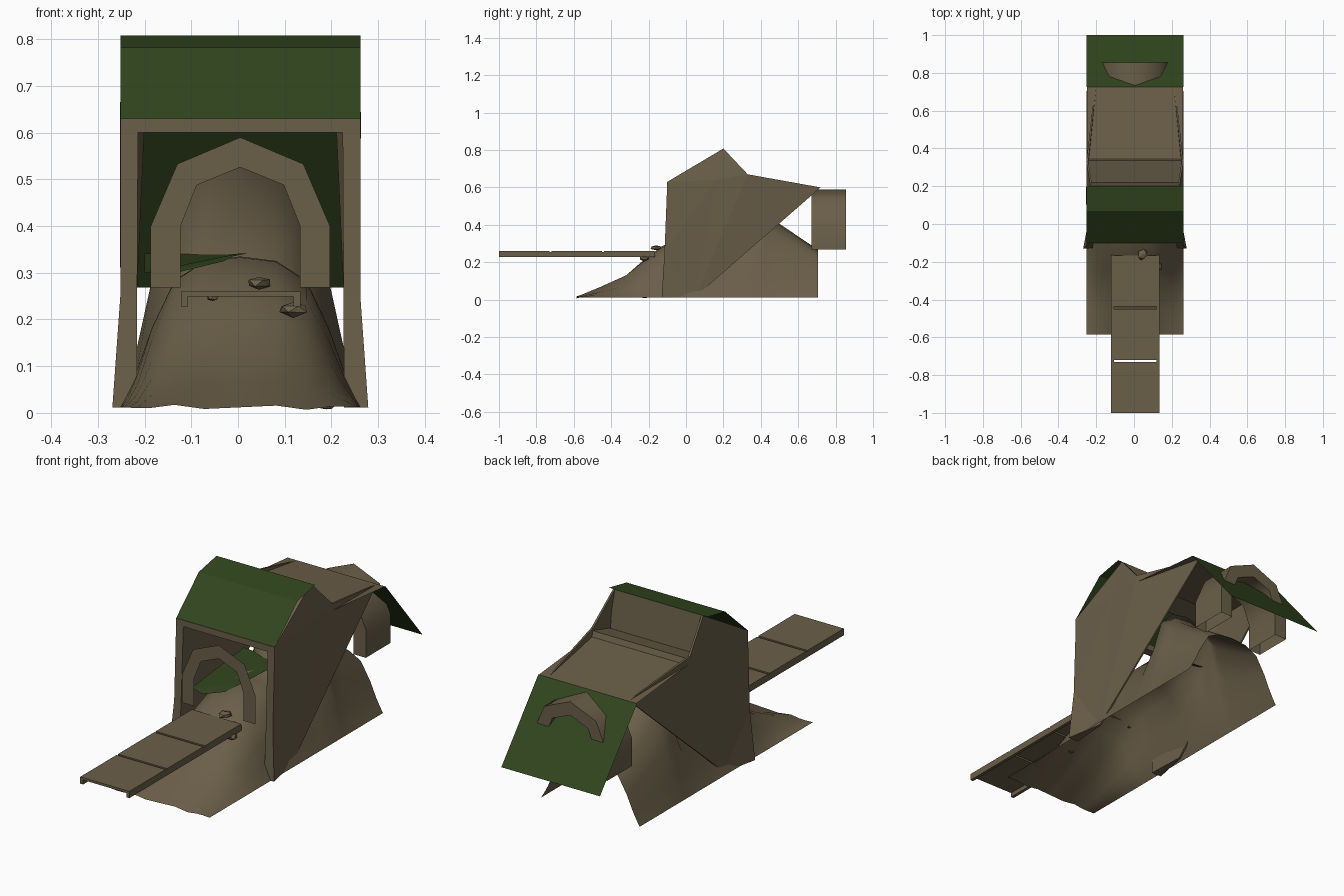
import bpy, bmesh, math, random
from mathutils import Vector

random.seed(4)
if "Cube" in bpy.data.objects:
    bpy.data.objects.remove(bpy.data.objects["Cube"], do_unlink=True)

CX = 0.005  # centre line of the structure


def material(name, rgb):
    m = bpy.data.materials.new(name)
    m.use_nodes = True
    m.diffuse_color = (*rgb, 1)
    m.node_tree.nodes["Principled BSDF"].inputs["Base Color"].default_value = (*rgb, 1)
    return m


EARTH = material("earth brown", (0.145, 0.113, 0.066))
GREEN = material("moss green", (0.031, 0.06, 0.013))


def make(name, verts, faces, mat, smooth=False):
    mesh = bpy.data.meshes.new(name)
    mesh.from_pydata([tuple(v) for v in verts], [], faces)
    bm = bmesh.new()
    bm.from_mesh(mesh)
    bmesh.ops.recalc_face_normals(bm, faces=bm.faces)
    bm.to_mesh(mesh)
    bm.free()
    mesh.materials.append(mat)
    ob = bpy.data.objects.new(name, mesh)
    bpy.context.collection.objects.link(ob)
    for p in mesh.polygons:
        p.use_smooth = smooth
    return ob


def strip(name, a, b, mat):
    """Surface stretched between two matching point rows."""
    n = len(a)
    return make(name, a + b, [(i, i + 1, n + i + 1, n + i) for i in range(n - 1)], mat)


def sheet(name, profile, mat, half=0.257):
    """Thin sheet: a (y, z) profile swept across x."""
    return strip(name, [(CX - half, y, z) for y, z in profile],
                 [(CX + half, y, z) for y, z in profile], mat)


def box(name, x, y, z, mat=EARTH):
    v = [(i, j, k) for i in x for j in y for k in z]
    f = [(0, 1, 3, 2), (4, 6, 7, 5), (0, 4, 5, 1), (2, 3, 7, 6), (0, 2, 6, 4), (1, 5, 7, 3)]
    return make(name, v, f, mat)


# Side walls: flared at the front foot, pinched at the ridge, folded in towards the rear tip
# each corner: y, z, outer half width, inner half width
wall = [(-0.13, 0.012, 0.274, 0.222), (-0.115, 0.25, 0.257, 0.221), (-0.1, 0.63, 0.257, 0.219),
        (0.2, 0.808, 0.235, 0.226), (0.33, 0.67, 0.257, 0.247), (0.72, 0.6, 0.213, 0.206),
        (0.05, 0.015, 0.24, 0.232)]
for side, label in ((-1, "right"), (1, "left")):
    outer = [(CX + side * o, y, z) for y, z, o, i in wall]
    inner = [(CX + side * i, y, z) for y, z, o, i in wall]
    n = len(wall)
    mid = 2 * n
    faces = [(0, 1, 6), (1, 2, mid), (2, 3, mid), (3, 4, mid), (4, 6, mid), (6, 1, mid), (4, 5, 6)]
    faces += [(n, n + 1, n + 6), (n + 1, n + 2, n + 4, n + 6), (n + 2, n + 3, n + 4),
              (n + 4, n + 5, n + 6)]
    faces += [(i, (i + 1) % n, n + (i + 1) % n, n + i) for i in range(n)]
    make(label + "_wall", outer + inner + [(CX + side * 0.258, 0.16, 0.64)], faces, EARTH)

# Lintel, roofs and stepped rear cover
box("lintel", (CX - 0.257, CX + 0.257), (-0.102, -0.06), (0.6, 0.63))
sheet("front_roof", [(-0.1, 0.63), (0.068, 0.782), (0.2, 0.808)], GREEN)
sheet("rear_face", [(0.2, 0.808), (0.22, 0.63)], EARTH, 0.235)
sheet("rear_cover", [(0.22, 0.63), (0.335, 0.66), (0.345, 0.635), (0.725, 0.6)], EARTH, 0.254)
sheet("rear_roof", [(0.725, 0.6), (1.0, 0.268)], GREEN)

# Arches: a flat one at the entrance and a deep one, open underneath, at the rear
arch_out = [(-0.192, 0.268), (-0.192, 0.4), (-0.135, 0.533), (0, 0.59)]
arch_in = [(-0.128, 0.268), (-0.128, 0.4), (-0.093, 0.488), (0, 0.526)]


def arch_row(half, y):
    full = half + [(-x, z) for x, z in reversed(half[:-1])]
    return [(CX + x, y, z) for x, z in full]


strip("entrance_arch", arch_row(arch_out, -0.15), arch_row(arch_in, -0.15), EARTH)
rings = [arch_row(arch_out, 0.67), arch_row(arch_out, 0.855),
         arch_row(arch_in, 0.855), arch_row(arch_in, 0.67)]
n = len(rings[0])
faces = [(r * n + i, r * n + i + 1, (r + 1) % 4 * n + i + 1, (r + 1) % 4 * n + i)
         for r in range(4) for i in range(n - 1)]
rear_arch = make("rear_arch", [v for r in rings for v in r], faces, EARTH)
bpy.context.view_layer.objects.active = rear_arch
rear_arch.select_set(True)
bpy.ops.object.shade_smooth_by_angle(angle=math.radians(50))
rear_arch.select_set(False)

# Earth mound: bell-shaped sections along a crest line
crest = [(-0.585, 0.012), (-0.46, 0.065), (-0.32, 0.13), (-0.24, 0.2), (-0.13, 0.285), (-0.03, 0.333),
         (0.1, 0.335), (0.29, 0.335), (0.37, 0.53), (0.42, 0.465), (0.5, 0.405), (0.705, 0.268)]
bell = [(-1, 0), (-0.94, 0.1), (-0.86, 0.25), (-0.74, 0.52), (-0.55, 0.84), (-0.3, 0.97), (0, 1)]
bell += [(-x, h) for x, h in reversed(bell[:-1])]
n = len(bell)
verts = []
for j, (y, top) in enumerate(crest):
    for x, h in bell:
        ripple = 0.012 * math.sin(x * 9) * (1 - abs(x)) if j < 3 else 0
        verts.append((CX + 0.257 * x, y, 0.012 + (top - 0.012) * h + ripple))
faces = [(j * n + i, j * n + i + 1, (j + 1) * n + i + 1, (j + 1) * n + i)
         for j in range(len(crest) - 1) for i in range(n - 1)]
make("earth_mound", verts, faces, EARTH, True)

# Mossy floor lying on the mound top, inside the entrance
make("moss_floor", [(-0.2, -0.06, 0.3), (-0.12, -0.09, 0.303), (-0.03, -0.06, 0.325),
                    (0.0, 0.02, 0.341), (0.02, 0.3, 0.341), (-0.2, 0.33, 0.341)],
     [(0, 1, 2), (0, 2, 3), (0, 3, 4, 5)], GREEN)

# Plank bridge on two rails
for k in range(3):
    start = -1 + 0.281 * k
    box("bridge_plank_%d" % (k + 1), (-0.122, 0.134), (start, start + 0.27), (0.249, 0.26))
for x, label in ((-0.122, "right"), (0.119, "left")):
    box(label + "_bridge_rail", (x, x + 0.015), (-1, -0.165), (0.228, 0.255))

# Loose rocks
rocks = [((0.045, -0.16, 0.278), (0.03, 0.035, 0.016)), ((0.118, -0.225, 0.222), (0.04, 0.03, 0.018)),
         ((-0.055, -0.2, 0.247), (0.014, 0.02, 0.01)), ((0.19, -0.22, 0.012), (0.018, 0.015, 0.006))]
for k, (pos, size) in enumerate(rocks):
    bm = bmesh.new()
    bmesh.ops.create_icosphere(bm, subdivisions=1, radius=1)
    pts = [Vector(pos) + Vector([c * s * random.uniform(0.7, 1.1) for c, s in zip(v.co, size)])
           for v in bm.verts]
    tris = [tuple(v.index for v in f.verts) for f in bm.faces]
    bm.free()
    make("rock_%d" % (k + 1), pts, tris, EARTH)
